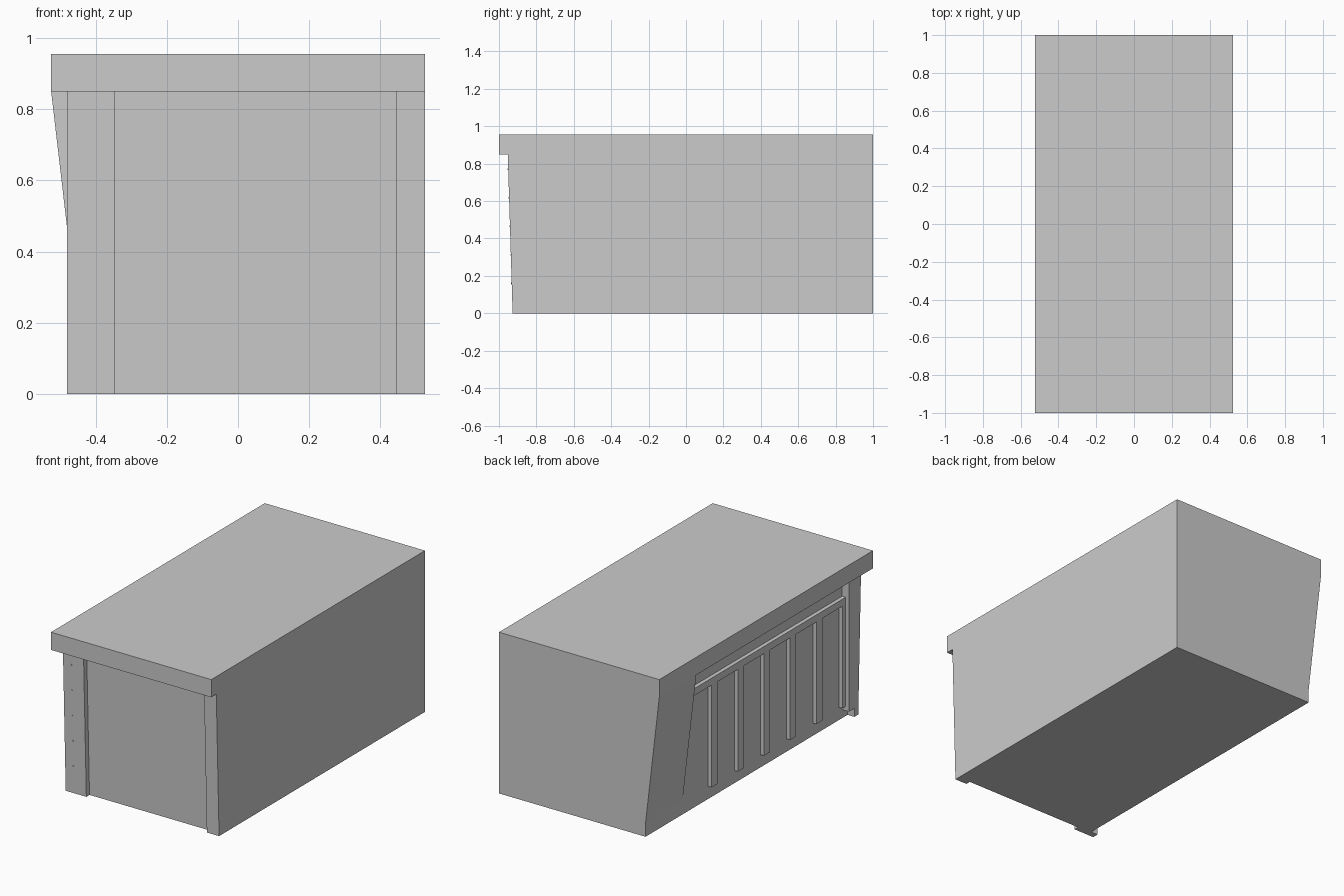
import bpy, bmesh, math

if "Cube" in bpy.data.objects:
    bpy.data.objects.remove(bpy.data.objects["Cube"])

def make(name, bm):
    bmesh.ops.recalc_face_normals(bm, faces=bm.faces)
    me = bpy.data.meshes.new(name)
    bm.to_mesh(me)
    bm.free()
    ob = bpy.data.objects.new(name, me)
    bpy.context.collection.objects.link(ob)
    return ob

def prism(name, profile, axis, a, b):
    """Extrude a profile: axis 'x' uses (y, z) points, axis 'y' uses (x, z) points."""
    bm = bmesh.new()
    at = lambda p: (a, p[0], p[1]) if axis == 'x' else (p[0], a, p[1])
    face = bm.faces.new([bm.verts.new(at(p)) for p in profile])
    ext = bmesh.ops.extrude_face_region(bm, geom=[face])
    verts = [g for g in ext['geom'] if isinstance(g, bmesh.types.BMVert)]
    bmesh.ops.translate(bm, verts=verts, vec=(b - a, 0, 0) if axis == 'x' else (0, b - a, 0))
    return make(name, bm)

def box(name, x0, x1, y0, y1, z0, z1):
    return prism(name, [(y0, z0), (y1, z0), (y1, z1), (y0, z1)], 'x', x0, x1)

WALL, EAVE, TOP = -0.435, 0.85, 0.955

# roof slab and main body with a slightly raked front
box("roof_slab", -0.525, 0.525, -1, 1, EAVE, TOP)
prism("main_body", [(-0.897, 0), (1, 0), (1, EAVE), (-0.923, EAVE)], 'x', WALL, 0.525)

# raked front corner plates
plate = [(-0.927, 0), (-0.89, 0), (-0.89, EAVE), (-0.953, EAVE)]
prism("left_front_plate", plate, 'x', -0.48, -0.345)
prism("right_front_plate", plate, 'x', 0.445, 0.525)

# post behind the left plate
box("left_side_post", -0.48, WALL, -0.9, -0.84, 0.05, EAVE)

# rear flare on the left side
prism("rear_flare", [(WALL, 0.08), (WALL, EAVE), (-0.525, EAVE)], 'y', 0.654, 1)

# left side frame: top rail and battens
box("side_rail", -0.458, WALL, -0.84, 0.654, 0.68, 0.722)
for i in range(6):
    y = 0.414 - 0.245 * i
    box(f"side_batten_{i + 1}", -0.458, WALL, y - 0.056, y, 0.075, 0.68)

# small bolts on the left front plate
for i in range(5):
    z = 0.769 - 0.152 * i
    y = -0.927 - 0.026 * z / EAVE
    ring = [(-0.427 + 0.004 * math.cos(k * math.pi / 4), z + 0.004 * math.sin(k * math.pi / 4))
            for k in range(8)]
    prism(f"plate_bolt_{i + 1}", ring, 'y', y - 0.003, y + 0.004)
